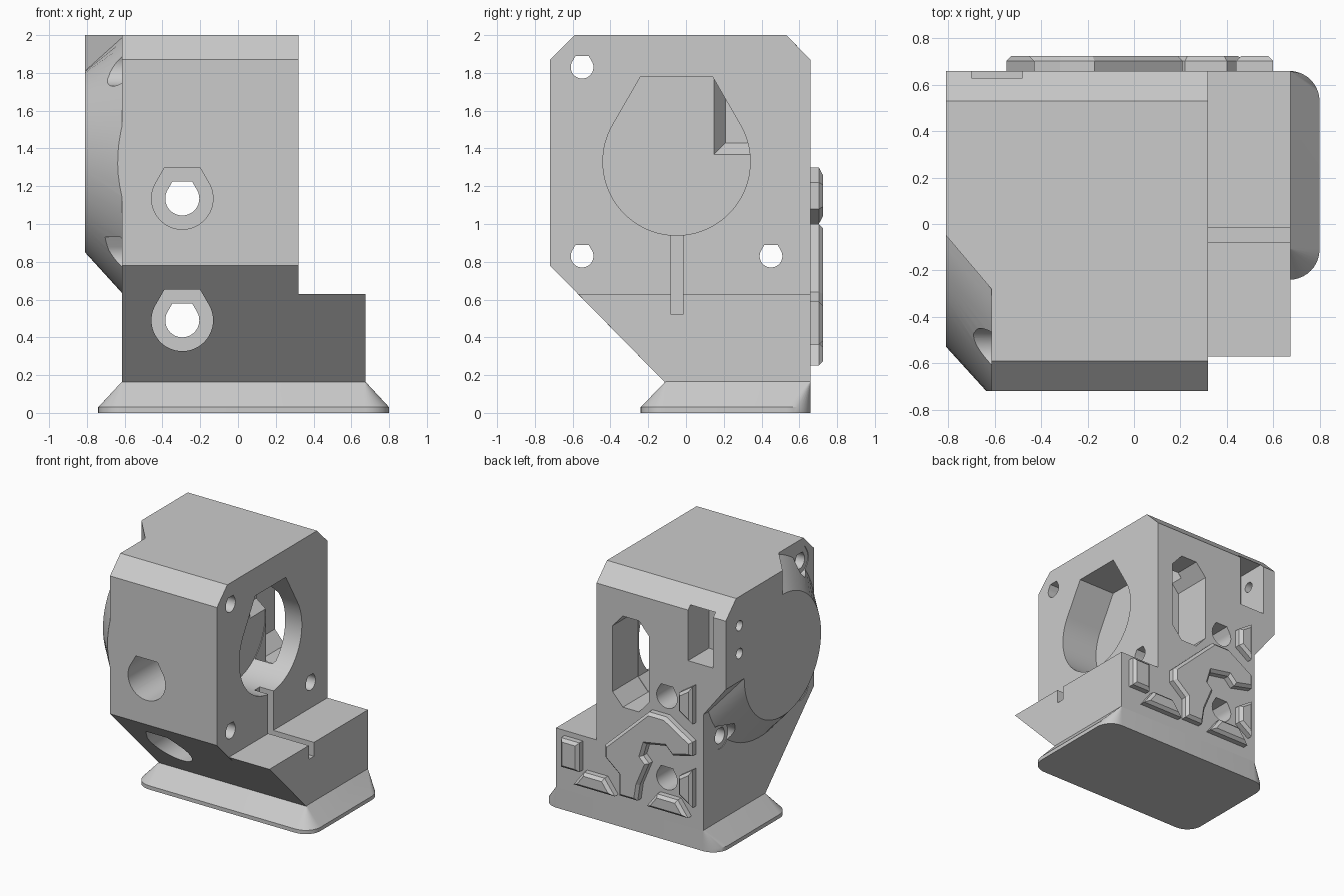
import bpy
import bmesh
from math import sin, cos, radians, acos, asin, degrees, sqrt

old = bpy.data.objects.get("Cube")
if old:
    bpy.data.objects.remove(old, do_unlink=True)

GREY = (0.6, 0.6, 0.6, 1)
grey = bpy.data.materials.new("plain_grey")
grey.use_nodes = True
grey.diffuse_color = GREY
grey.node_tree.nodes["Principled BSDF"].inputs["Base Color"].default_value = GREY


def loft(name, rings, bevel=0):
    """Closed solid through rings of equal length; bevel softens the last ring."""
    bm = bmesh.new()
    loops = [[bm.verts.new(p) for p in ring] for ring in rings]
    n = len(loops[0])
    for a, b in zip(loops, loops[1:]):
        for i in range(n):
            j = (i + 1) % n
            bm.faces.new((a[i], a[j], b[j], b[i]))
    bm.faces.new(loops[0][::-1])
    cap = bm.faces.new(loops[-1])
    bmesh.ops.recalc_face_normals(bm, faces=bm.faces)
    if bevel:
        bmesh.ops.bevel(bm, geom=list(cap.edges), offset=bevel, segments=1, affect='EDGES')
    mesh = bpy.data.meshes.new(name)
    bm.to_mesh(mesh)
    bm.free()
    mesh.materials.append(grey)
    obj = bpy.data.objects.new(name, mesh)
    bpy.context.collection.objects.link(obj)
    return obj


def along_x(pts, x):
    return [(x, y, z) for y, z in pts]


def along_y(pts, y):
    return [(x, y, z) for x, z in pts]


def prism_x(name, pts, a, b):
    return loft(name, [along_x(pts, a), along_x(pts, b)])


def prism_y(name, pts, a, b, bevel=0):
    return loft(name, [along_y(pts, a), along_y(pts, b)], bevel)


def rect(u0, v0, u1, v1):
    return [(u0, v0), (u1, v0), (u1, v1), (u0, v1)]


def arc(u, v, r, a0, a1, n):
    angles = [radians(a0 + (a1 - a0) * i / n) for i in range(n + 1)]
    return [(u + r * cos(a), v + r * sin(a)) for a in angles]


def teardrop(u, v, r, top=1.0, n=40):
    """Circle whose upper part rises in two tangents to a flat top."""
    half = r * (cos(radians(30)) - (top - 0.5) / sqrt(3))
    return arc(u, v, r, 150, 390, n) + [(u + half, v + r * top), (u - half, v + r * top)]


def combine(target, tool, operation):
    """Apply a boolean, taking the first solver that keeps the part intact."""
    mod = target.modifiers.new("combine", 'BOOLEAN')
    mod.object = tool
    mod.operation = operation
    before = len(target.data.polygons)
    for solver in ('EXACT', 'MANIFOLD', 'FLOAT'):
        mod.solver = solver
        graph = bpy.context.evaluated_depsgraph_get()
        graph.update()
        result = bpy.data.meshes.new_from_object(target.evaluated_get(graph), depsgraph=graph)
        if len(result.polygons) > 0.6 * before:
            target.data = result
            break
        bpy.data.meshes.remove(result)
    target.modifiers.remove(mod)
    bpy.data.objects.remove(tool, do_unlink=True)


def smooth(obj):
    bpy.ops.object.select_all(action='DESELECT')
    obj.select_set(True)
    bpy.context.view_layer.objects.active = obj
    bpy.ops.object.shade_smooth_by_angle(angle=radians(25))


# Main housing and side ledge
side = [(-0.11, 0.16), (-0.72, 0.78), (-0.72, 1.87), (-0.59, 2), (0.53, 2), (0.66, 1.87), (0.66, 0.16)]
body = prism_x("housing", side, -0.615, 0.32)
ledge = [(-0.11, 0.16), (-0.572, 0.63), (0.66, 0.63), (0.66, 0.16)]
combine(body, prism_x("ledge", ledge, 0.2, 0.675), 'UNION')

# Flared round boss on the outer side, running into the top and back
CY, CZ = -0.05, 1.33


def boss_ring(r, y_edge, z_edge, x):
    start = degrees(acos((y_edge - CY) / r))
    end = 360 + degrees(asin((z_edge - CZ) / r))
    pts = arc(CY, CZ, r, start, end, 48)
    return along_x(pts + [(1, z_edge), (1, 2.5), (y_edge, 2.5)], x)


boss = loft("boss", [boss_ring(0.48, CY, CZ, -0.81),
                     boss_ring(0.695, -0.28, 1.08, -0.615),
                     boss_ring(0.695, -0.28, 1.08, -0.58)])
combine(boss, prism_x("boss_limit", side, -0.95, -0.5), 'INTERSECT')
combine(body, boss, 'UNION')

# Large bore with a stepped recess and a cable slot under it
cuts = [prism_x("bore", teardrop(CY, CZ, 0.39, 1.154, 64), 0.0, 0.5)]
cuts.append(loft("bore_recess", [along_x(rect(0.14, 1.36, 0.45, 1.775), 0.01),
                                 along_x(rect(0.21, 1.43, 0.45, 1.775), -0.08)]))
cuts.append(prism_x("cable_slot", rect(-0.08, 0.52, -0.015, 1.0), 0.2, 0.8))

# Octagonal window in the back, opened through to the bore
octagon = [(-0.14, 1.05), (-0.05, 0.95), (0.09, 0.95), (0.18, 1.05),
           (0.18, 1.57), (0.09, 1.67), (-0.05, 1.67), (-0.14, 1.57)]
cuts.append(prism_y("window", octagon, 0.345, 0.8))
inner = [(0.005, 0.955), (0.09, 0.955), (0.175, 1.05), (0.175, 1.57), (0.09, 1.665), (0.005, 1.665)]
cuts.append(prism_y("window_inner", inner, 0.2, 0.5))

# Front-to-back screw holes with counterbores
for z in (0.49, 1.135):
    cuts.append(prism_y("screw_hole", teardrop(-0.295, z, 0.09), -1, 1))
    cuts.append(prism_y("counterbore", teardrop(-0.295, z, 0.163), -1, 0.2))

# Sideways screw holes, with head clearance in the boss
for y, z in ((-0.55, 1.83), (-0.55, 0.83), (0.45, 0.83)):
    cuts.append(prism_x("side_hole", teardrop(y, z, 0.06), -1, 1))
    cuts.append(prism_x("head_clearance", teardrop(y, z, 0.1), -1, -0.61))

# Back pocket with two small pin holes
cuts.append(prism_y("pocket", rect(-0.70, 1.47, -0.48, 1.9), 0.4, 0.9))
for z in (1.55, 1.77):
    cuts.append(prism_x("pin_hole", arc(0.49, z, 0.04, 0, 345, 23), -1, -0.6))

for tool in cuts:
    combine(body, tool, 'DIFFERENCE')
smooth(body)


# Flared foot with rounded corners
def foot_ring(x0, x1, y0, y1, r, z):
    ring = []
    for cx, cy, a in ((x1 - r, y1 - r, 0), (x0 + r, y1 - r, 90), (x0 + r, y0 + r, 180), (x1 - r, y0 + r, 270)):
        ring += arc(cx, cy, r, a, a + 90, 10)
    return [(x, y, z) for x, y in ring]


foot = loft("foot", [foot_ring(-0.74, 0.80, -0.24, 0.66, 0.13, 0),
                     foot_ring(-0.74, 0.80, -0.24, 0.66, 0.13, 0.03),
                     foot_ring(-0.615, 0.675, -0.11, 0.66, 0.004, 0.165)])
smooth(foot)

# Raised bevelled pads on the back
plates = {"small_pad": rect(0.44, 0.36, 0.60, 0.59)}
for label, x in (("inner", 0.31), ("outer", -0.33)):
    plates[label + "_low_pad"] = [(x - 0.18, 0.25), (x + 0.18, 0.25), (x + 0.09, 0.37), (x - 0.09, 0.37)]
for label, z in (("upper", 1.15), ("lower", 0.49)):
    plates[label + "_edge_pad"] = [(-0.55, z - 0.15), (-0.43, z - 0.07), (-0.43, z + 0.07), (-0.55, z + 0.15)]
plates["centre_pad"] = [(0.21, 0.54), (0.21, 0.64), (-0.17, 1.0), (-0.32, 1.0), (-0.55, 0.86), (-0.55, 0.75),
                        (-0.38, 0.71), (-0.32, 0.77), (-0.15, 0.74), (-0.12, 0.64), (-0.17, 0.59),
                        (-0.09, 0.40), (-0.07, 0.27), (0.09, 0.27), (0.09, 0.44)]
for name, pts in plates.items():
    prism_y(name, pts, 0.65, 0.725, 0.022)
